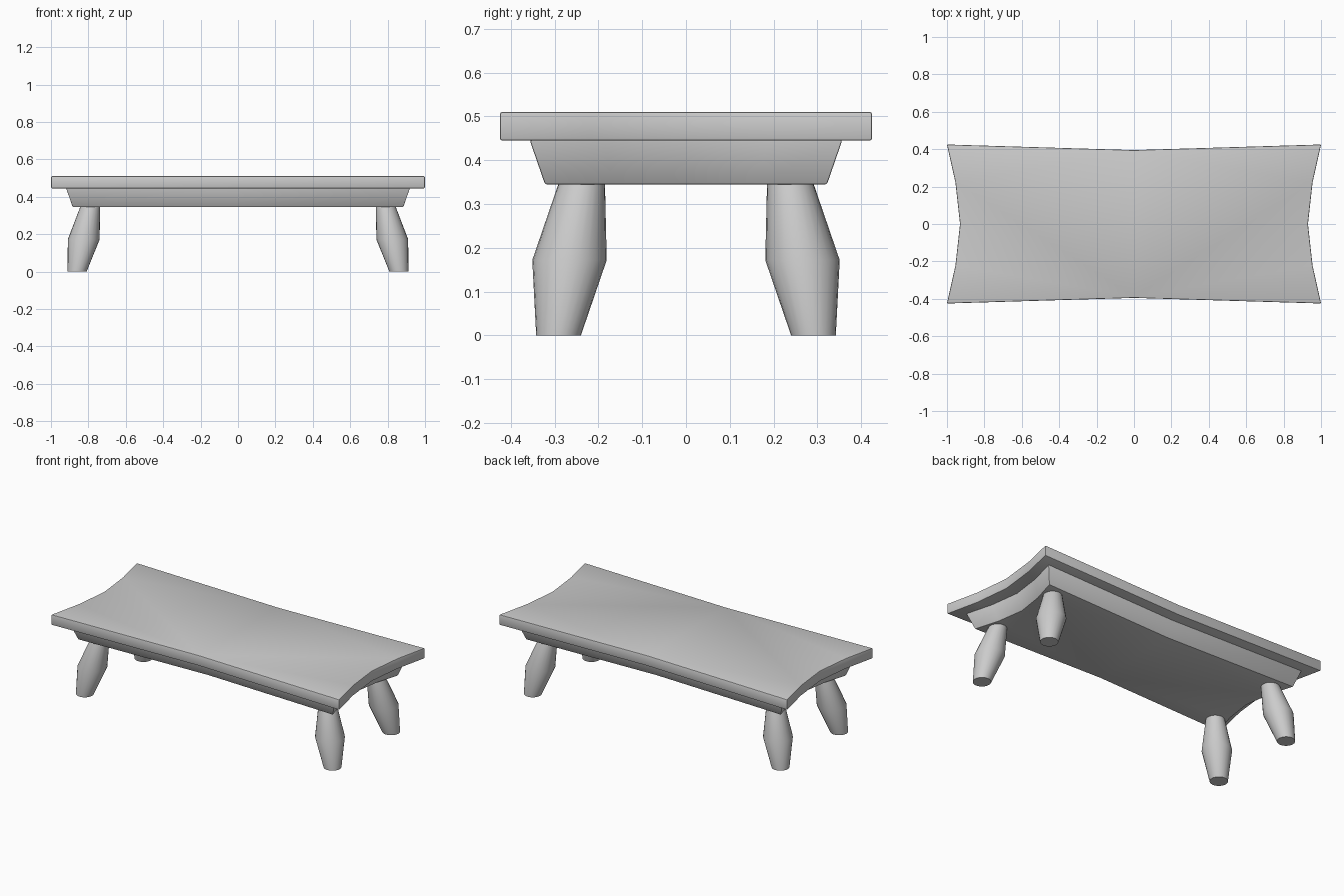
import bpy, bmesh, math

cube = bpy.data.objects.get("Cube")
if cube:
    bpy.data.objects.remove(cube)

grey = bpy.data.materials.new("light grey")
grey.use_nodes = True
colour = (0.6, 0.6, 0.6, 1)
grey.diffuse_color = colour
grey.node_tree.nodes["Principled BSDF"].inputs["Base Color"].default_value = colour


def loft(name, rings, bevel=0):
    """Skin a stack of matching closed rings and cap both ends."""
    bm = bmesh.new()
    loops = [[bm.verts.new(p) for p in ring] for ring in rings]
    for low, high in zip(loops, loops[1:]):
        for i in range(len(low)):
            j = (i + 1) % len(low)
            bm.faces.new((low[i], low[j], high[j], high[i]))
    bm.faces.new(loops[0][::-1])
    bm.faces.new(loops[-1])
    bmesh.ops.recalc_face_normals(bm, faces=bm.faces)
    mesh = bpy.data.meshes.new(name)
    bm.to_mesh(mesh)
    bm.free()
    mesh.materials.append(grey)
    obj = bpy.data.objects.new(name, mesh)
    bpy.context.collection.objects.link(obj)
    bpy.ops.object.select_all(action="DESELECT")
    obj.select_set(True)
    bpy.context.view_layer.objects.active = obj
    if bevel:
        mod = obj.modifiers.new("soft edges", "BEVEL")
        mod.width = bevel
        mod.segments = 2
        mod.limit_method = "ANGLE"
        mod.angle_limit = math.radians(40)
        bpy.ops.object.modifier_apply(modifier=mod.name)
    bpy.ops.object.shade_smooth_by_angle(angle=math.radians(30))
    return obj


def waisted_outline(x, y, z):
    """Rectangle whose ends curve inwards and whose long sides pinch at the middle."""
    end = [(x - 0.07 * (1 - abs(t) ** 1.6), t * y) for t in (-1, -0.52, 0, 0.52, 1)]
    half = end + [(0, y - 0.03)]
    return [(px, py, z) for px, py in half + [(-px, -py) for px, py in half]]


def circle(x, y, z, r, sides=24):
    angles = [2 * math.pi * i / sides for i in range(sides)]
    return [(x + r * math.cos(a), y + r * math.sin(a), z) for a in angles]


# Top board and the tapered apron beneath it
loft("table_top", [waisted_outline(1, 0.425, 0.445), waisted_outline(1, 0.425, 0.51)], 0.005)
loft("apron", [waisted_outline(0.885, 0.322, 0.345), waisted_outline(0.92, 0.357, 0.446)], 0.004)

# Splayed, bulging legs
for side, sx in (("left", 1), ("right", -1)):
    for end, sy in (("front", -1), ("back", 1)):
        loft(f"{end}_{side}_leg", [
            circle(sx * 0.86, sy * 0.291, 0, 0.051),
            circle(sx * 0.825, sy * 0.266, 0.172, 0.085),
            circle(sx * 0.79, sy * 0.238, 0.347, 0.053)])
